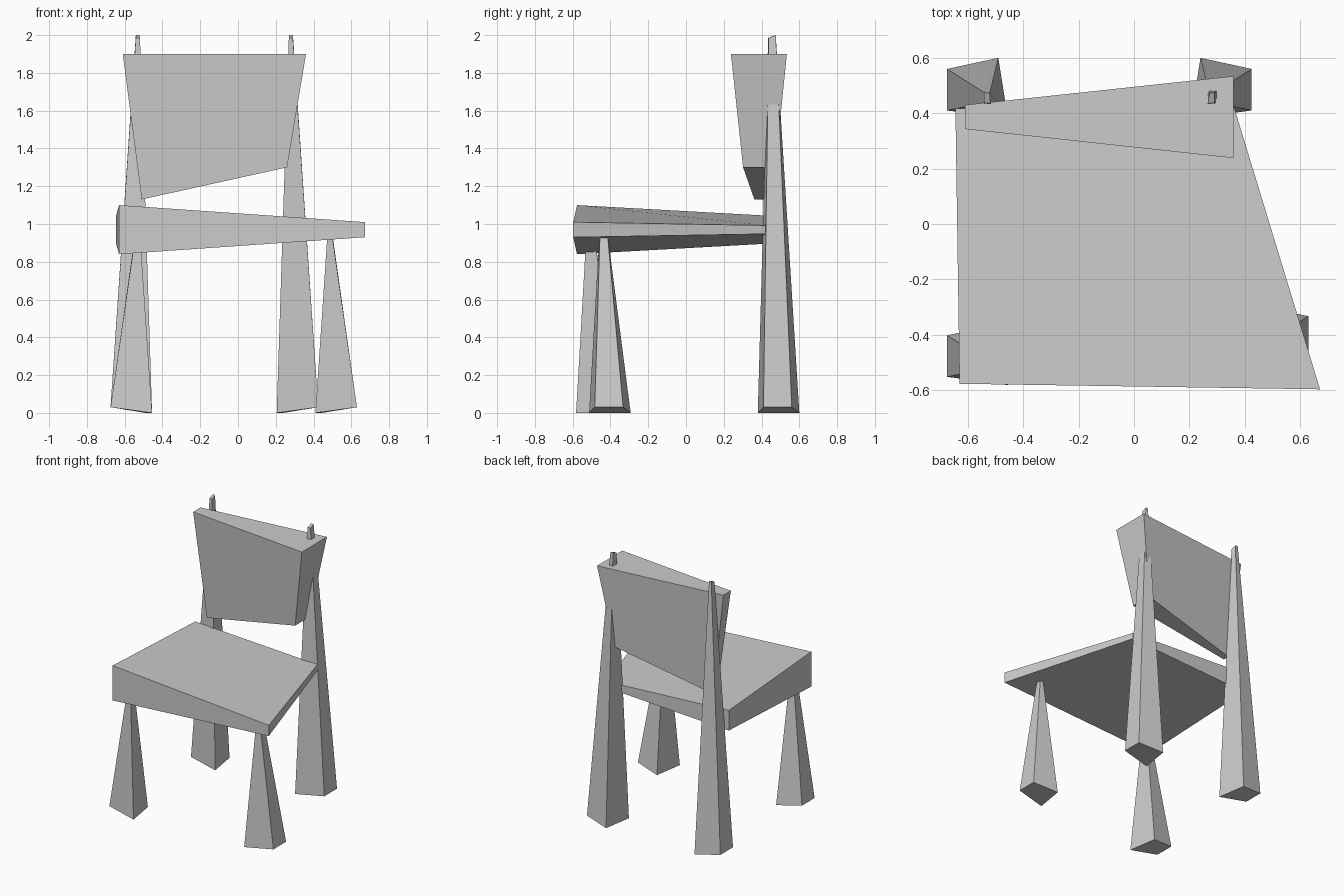
import bpy

if "Cube" in bpy.data.objects:
    bpy.data.objects.remove(bpy.data.objects["Cube"])


def block(name, ring_a, ring_b):
    """Six-sided block lofted between two four-cornered rings."""
    faces = [(3, 2, 1, 0), (4, 5, 6, 7)]
    faces += [(i, (i + 1) % 4, (i + 1) % 4 + 4, i + 4) for i in range(4)]
    mesh = bpy.data.meshes.new(name)
    mesh.from_pydata(ring_a + ring_b, [], faces)
    obj = bpy.data.objects.new(name, mesh)
    bpy.context.collection.objects.link(obj)
    # consistent outward normals
    bpy.context.view_layer.objects.active = obj
    obj.select_set(True)
    bpy.ops.object.mode_set(mode='EDIT')
    bpy.ops.mesh.select_all(action='SELECT')
    bpy.ops.mesh.normals_make_consistent(inside=False)
    bpy.ops.object.mode_set(mode='OBJECT')
    obj.select_set(False)
    return obj


# Seat: a wedge, thick at the left front and thin at the right back
seat_plan = [(-0.63, -0.577, 0.13), (0.672, -0.597, 0.04),
             (0.362, 0.42, 0.0225), (-0.645, 0.417, 0.075)]
block("seat",
      [(x, y, 0.97 - h) for x, y, h in seat_plan],
      [(x, y, 0.97 + h) for x, y, h in seat_plan])

# Backrest: crooked slab, wider at the top, thicker on the right
block("backrest",
      [(-0.51, 0.362, 1.13), (0.26, 0.302, 1.30),
       (0.26, 0.473, 1.30), (-0.51, 0.411, 1.13)],
      [(-0.61, 0.343, 1.90), (0.36, 0.238, 1.90),
       (0.36, 0.534, 1.90), (-0.61, 0.43, 1.90)])

# Legs: tapered spikes, offsets measured from the outer side of the foot
FOOT = [(0.0, 0.41, 0.03), (0.22, 0.38, 0.0), (0.185, 0.60, 0.0), (0.0, 0.56, 0.03)]
TIP = [(0.134, 0.438, -0.015), (0.156, 0.435, -0.015),
       (0.154, 0.473, 0.0), (0.134, 0.475, 0.0)]


def leg(name, outer_x, side, dy, height):
    block(name,
          [(outer_x + side * x, y + dy, z) for x, y, z in FOOT],
          [(outer_x + side * x, y + dy, z + height) for x, y, z in TIP])


leg("back_leg_left", -0.675, 1, 0.0, 2.0)
leg("back_leg_right", 0.425, -1, 0.0, 2.0)
leg("front_leg_left", -0.675, 1, -0.962, 0.97)
leg("front_leg_right", 0.63, -1, -0.893, 0.97)
